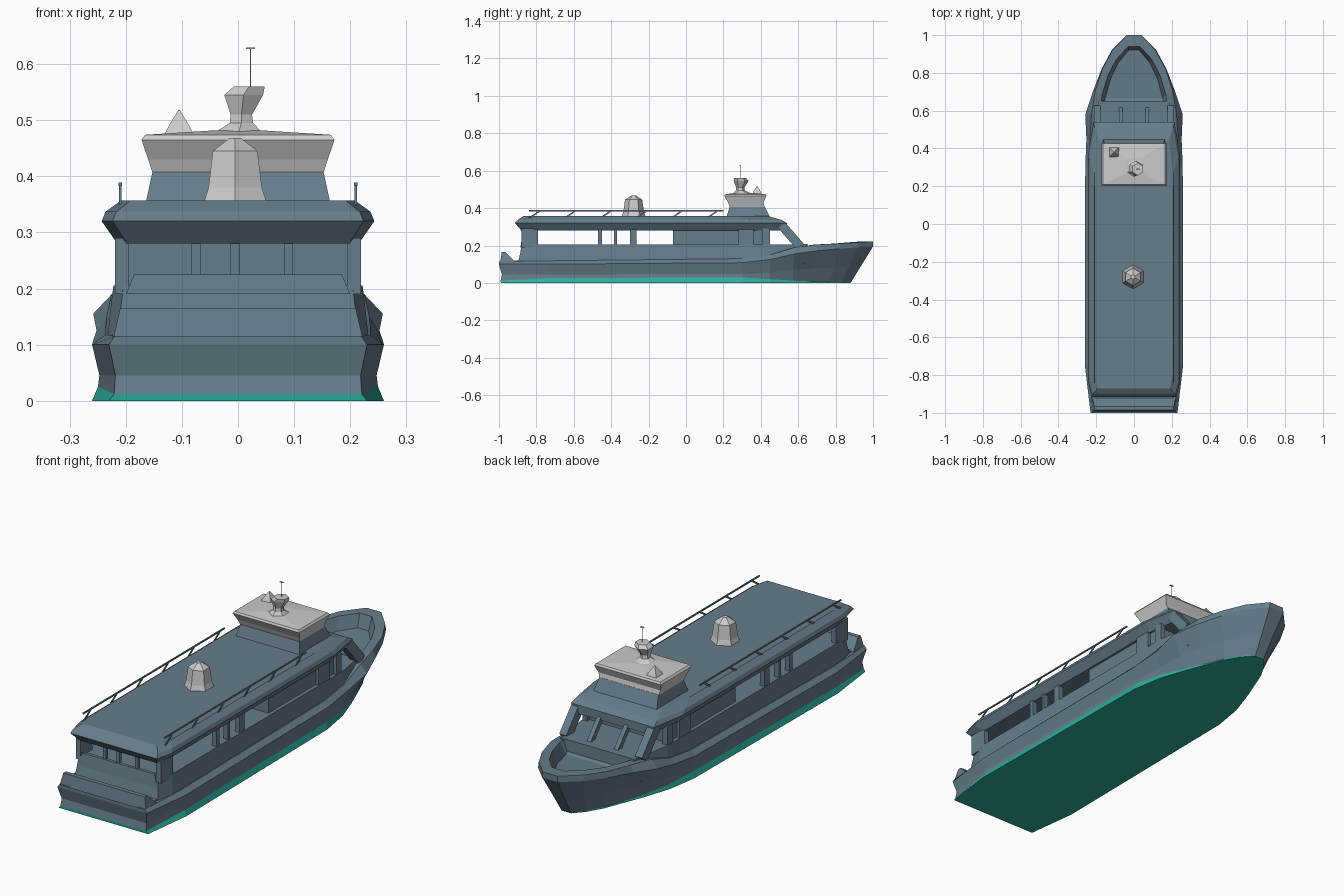
import bpy, bmesh, math
from mathutils import Vector

if "Cube" in bpy.data.objects:
    bpy.data.objects.remove(bpy.data.objects["Cube"])


def material(name, rgb):
    m = bpy.data.materials.new(name)
    m.diffuse_color = (*rgb, 1)
    m.use_nodes = True
    m.node_tree.nodes["Principled BSDF"].inputs["Base Color"].default_value = m.diffuse_color
    return m


BLUE = material("blue_grey_paint", (0.135, 0.205, 0.255))
TEAL = material("teal_bottom_paint", (0.025, 0.43, 0.33))


def finish(name, bm, mat):
    bmesh.ops.recalc_face_normals(bm, faces=bm.faces)
    me = bpy.data.meshes.new(name)
    bm.to_mesh(me)
    bm.free()
    ob = bpy.data.objects.new(name, me)
    bpy.context.collection.objects.link(ob)
    if mat:
        me.materials.append(mat)
    return ob


def loft(name, rings, mat=None, bottom=True, top=True):
    """Skin closed rings; caps are strips across the mirrored halves."""
    bm = bmesh.new()
    vs = [[bm.verts.new(p) for p in r] for r in rings]
    n = len(rings[0])
    for a, b in zip(vs, vs[1:]):
        for i in range(n):
            j = (i + 1) % n
            bm.faces.new((a[i], a[j], b[j], b[i]))
    for r, wanted in ((vs[0], bottom), (vs[-1], top)):
        if wanted:
            for i in range(n // 2 - 1):
                bm.faces.new((r[i], r[i + 1], r[n - 2 - i], r[n - 1 - i]))
    return finish(name, bm, mat)


def mirror_ring(half):
    """Half outline on +x, stern to bow, closed by its mirror image."""
    return half + [(-x, y, z) for x, y, z in reversed(half)]


def rect(w, y0, y1, z, cx=0):
    return [(cx + w, y0, z), (cx + w, y1, z), (cx - w, y1, z), (cx - w, y0, z)]


def box(name, x0, x1, y0, y1, z0, z1, mat=BLUE):
    c, w = (x0 + x1) / 2, abs(x1 - x0) / 2
    return loft(name, [rect(w, y0, y1, z0, c), rect(w, y0, y1, z1, c)], mat)


def beam(name, p, q, w, h, mat=BLUE):
    p, q = Vector(p), Vector(q)
    d = (q - p).normalized()
    side = d.cross(Vector((0, 0, 1)))
    side = side.normalized() if side.length > 0.01 else Vector((1, 0, 0))
    up = side.cross(d)
    ring = [side * w + up * h, side * w - up * h, -side * w - up * h, -side * w + up * h]
    return loft(name, [[e + r for r in ring] for e in (p, q)], mat)


# Hull stations: bottom y, bottom half width, paint height, strake y, width, z, rim width, z
STATIONS = [
    (-0.99, .230, .012, -1.00, .230, .100, .220, .115),
    (-0.75, .260, .025, -0.75, .260, .100, .236, .118),
    (0.30, .250, .030, 0.30, .258, .108, .236, .130),
    (0.45, .225, .020, 0.45, .252, .125, .234, .150),
    (0.57, .185, .012, 0.58, .258, .155, .225, .190),
    (0.66, .150, .008, 0.70, .218, .172, .206, .205),
    (0.76, .110, .006, 0.82, .172, .182, .168, .210),
    (0.83, .070, .005, 0.92, .118, .190, .114, .217),
    (0.88, .025, .004, 1.00, .040, .195, .038, .222),
]
keel, paint, waist, strake, rim, lip, deck = [], [], [], [], [], [], []
for y0, w0, zp, y2, w2, z2, w3, z3 in STATIONS:
    t = zp / z2
    bow = y2 > 0.6
    yi = y2 - 0.06 * max(0, (y2 - 0.6) / 0.4)
    keel.append((w0, y0, 0))
    paint.append((w0 * .96 + (w2 - w0) * t, y0 + (y2 - y0) * t, zp))
    waist.append(((w0 + (w2 - w0) * .45) * .95, y0 + (y2 - y0) * .45 + (.01 if y0 < -.9 else 0), z2 * .45))
    strake.append((w2, y2, z2))
    rim.append((w3, y2, z3))
    lip.append((w3 * .82, yi, z3))
    deck.append((w3 * .74, yi - (.02 if bow else 0), z3 - (.06 if bow else .005)))
loft("hull_bottom", [mirror_ring(r) for r in (keel, paint)], TEAL, top=False)
loft("hull", [mirror_ring(r) for r in (paint, waist, strake, rim, lip, deck)], BLUE, bottom=False)

# Stern bulwark and step
loft("stern_bulwark", [rect(.225, -.995, -.90, .10), rect(.21, -.985, -.965, .165)], BLUE)
box("stern_step", -.21, .21, -.95, -.87, .10, .12)


# Lower cabin walls, solid up to the window sills
def cabin_ring(w, back, front, z):
    return mirror_ring([(w * .92, back, z), (w, back + .08, z), (w, front - .17, z), (w * .88, front, z)])


loft("lower_cabin", [cabin_ring(.234, -.90, .63, .10), cabin_ring(.227, -.885, .63, .165),
                     cabin_ring(.222, -.88, .62, .205)], BLUE)

# Roof slab with a flared edge
loft("roof", [cabin_ring(.215, -.88, .54, .28), cabin_ring(.243, -.915, .54, .32),
              cabin_ring(.236, -.90, .51, .337), cabin_ring(.208, -.87, .44, .357)], BLUE)

# Side window posts
for s, label in ((1, "right"), (-1, "left")):
    for k, (a, b) in enumerate([(-.88, -.79), (-.47, -.45), (-.385, -.37), (-.30, -.265),
                                (.28, .36), (.41, .45)]):
        box(f"{label}_window_post_{k}", s * .195, s * .219, a, b, .19, .29)
    beam(f"{label}_front_pillar", (s * .195, .51, .31), (s * .195, .61, .195), .018, .024)
    # low roof railing with slanted braces
    beam(f"{label}_roof_rail", (s * .210, -.84, .386), (s * .210, .20, .386), .003, .003)
    for k in range(6):
        y = -.84 + k * .19
        beam(f"{label}_rail_brace_{k}", (s * .210, y, .345), (s * .210, y + .06, .386), .002, .004)

# Stern window posts and sill
for k, x in enumerate((-.075, -.005, .09)):
    box(f"stern_window_post_{k}", x - .008, x + .008, -.875, -.86, .19, .29)
loft("stern_window_sill", [rect(.2, -.885, -.86, .19), rect(.185, -.88, -.865, .225)], BLUE)

# Enclosed middle saloon
box("saloon", -.205, .205, -.07, .43, .19, .29)

# Sloping front window frame
for k, x in enumerate((-.07, .07)):
    beam(f"front_window_post_{k}", (x, .51, .31), (x, .61, .195), .01, .012)
box("front_window_sill", -.19, .19, .59, .65, .14, .207)

# Wheelhouse: painted base, grey flared upper part
loft("wheelhouse_base", [rect(.165, .215, .45, .35), rect(.152, .235, .42, .41)], BLUE)
loft("wheelhouse", [rect(.152, .235, .42, .405), rect(.16, .225, .415, .43),
                    rect(.172, .205, .43, .465), rect(.165, .21, .425, .474),
                    rect(.04, .27, .35, .482)])


def cone_rings(cx, cy, n, levels):
    return [[(cx + dx + r * math.cos(2 * math.pi * (i + .5) / n),
              cy + dy + r * math.sin(2 * math.pi * (i + .5) / n), z) for i in range(n)]
            for r, z, dx, dy in levels]


# Radar mast, side beacon and antenna tip
loft("radar_mast", cone_rings(0, .30, 6, [(.055, .474, 0, 0), (.024, .495, .006, -.01),
                                          (.022, .51, .006, -.01), (.04, .545, .01, -.005),
                                          (.032, .56, .02, -.01)]))
loft("side_beacon", cone_rings(-.105, .38, 4, [(.04, .47, 0, 0), (.026, .49, 0, 0), (.002, .518, 0, 0)]))
beam("antenna", (.022, .29, .55), (.022, .29, .627), .0008, .0008, None)
box("antenna_tip", .014, .03, .286, .294, .627, .63, None)

# Funnel on the roof
loft("funnel", cone_rings(-.005, -.28, 6, [(.064, .355, 0, 0), (.055, .38, 0, 0),
                                           (.046, .445, 0, 0), (.012, .468, 0, 0)]))
